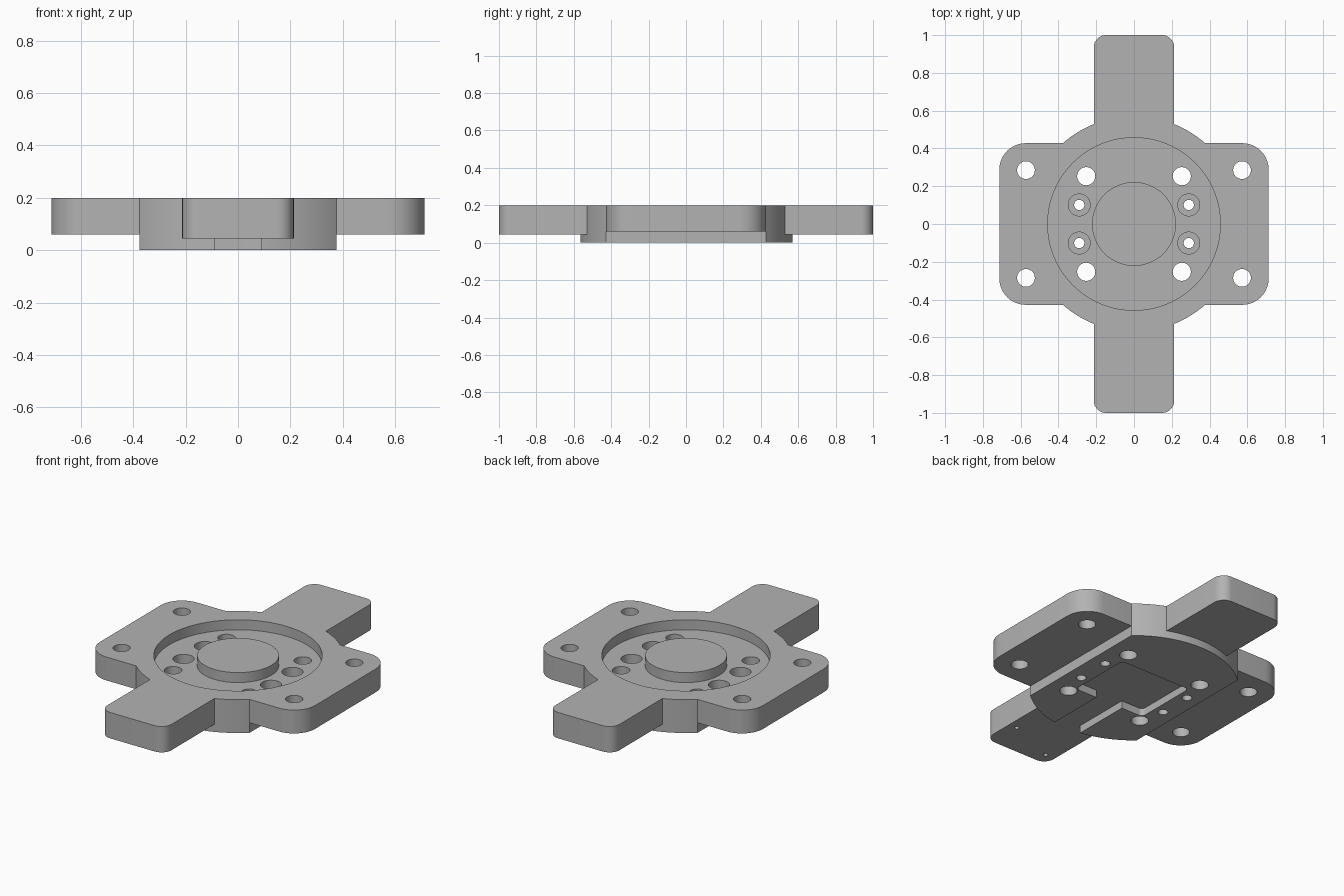
import bpy
import bmesh
from math import sin, cos, acos, pi, radians

old = bpy.data.objects.get("Cube")
if old:
    bpy.data.objects.remove(old, do_unlink=True)

TOP = 0.2
RADIUS = 0.57      # central body
FLAT = 0.377       # half width of the foot between its side flats
SHELF = 0.045      # underside of the tabs and roof of the pocket

grey = bpy.data.materials.new("metal_grey")
grey.use_nodes = True
colour = (0.45, 0.45, 0.45, 1)
grey.diffuse_color = colour
grey.node_tree.nodes["Principled BSDF"].inputs["Base Color"].default_value = colour


def arc(cx, cy, r, a0, a1, n):
    return [(cx + r * cos(a0 + (a1 - a0) * i / n),
             cy + r * sin(a0 + (a1 - a0) * i / n)) for i in range(n + 1)]


def rounded(x0, x1, y0, y1, r, n=10):
    pts = []
    corners = [(x1 - r, y1 - r), (x0 + r, y1 - r), (x0 + r, y0 + r), (x1 - r, y0 + r)]
    for k, (cx, cy) in enumerate(corners):
        pts += arc(cx, cy, r, k * pi / 2, (k + 1) * pi / 2, n)
    return pts


def circle(x, y, r, n=40):
    return arc(x, y, r, 0, 2 * pi, n)[:-1]


def prism(name, pts, z0, z1):
    bm = bmesh.new()
    face = bm.faces.new([bm.verts.new((x, y, z0)) for x, y in pts])
    out = bmesh.ops.extrude_face_region(bm, geom=[face])
    for v in out["geom"]:
        if isinstance(v, bmesh.types.BMVert):
            v.co.z = z1
    bmesh.ops.recalc_face_normals(bm, faces=bm.faces)
    mesh = bpy.data.meshes.new(name)
    bm.to_mesh(mesh)
    bm.free()
    mesh.materials.append(grey)
    ob = bpy.data.objects.new(name, mesh)
    bpy.context.collection.objects.link(ob)
    return ob


def combine(target, tool, operation):
    tool.hide_render = True
    mod = target.modifiers.new(tool.name, 'BOOLEAN')
    mod.operation = operation
    mod.solver = 'EXACT'
    mod.object = tool
    bpy.context.view_layer.objects.active = target
    bpy.ops.object.modifier_apply(modifier=mod.name)
    bpy.data.objects.remove(tool, do_unlink=True)


def cut(name, pts, z0, z1):
    combine(plate, prism(name, pts, z0, z1), 'DIFFERENCE')


# Central body: a disc with two flats
a = acos(FLAT / RADIUS)
outline = arc(0, 0, RADIUS, a, pi - a, 48) + arc(0, 0, RADIUS, pi + a, 2 * pi - a, 48)
plate = prism("mounting_plate", outline, 0, 0.3)

# Side wings and end tabs, built tall and trimmed level afterwards
combine(plate, prism("wings", rounded(-0.713, 0.713, -0.428, 0.428, 0.14), 0.06, 0.32), 'UNION')
combine(plate, prism("tabs", rounded(-0.213, 0.213, -1, 1, 0.065), SHELF + 0.0001, 0.34), 'UNION')
cut("top_trim", rounded(-2, 2, -2, 2, 0.1), TOP, 0.5)

# Ring-shaped recess around a central boss
recess = prism("recess", circle(0, 0, 0.457, 96), 0.14, 0.3)
combine(recess, prism("boss", circle(0, 0, 0.222, 72), 0.1, 0.4), 'DIFFERENCE')
combine(plate, recess, 'DIFFERENCE')

# Pocket under the body with a channel open to the front
cut("pocket", rounded(-0.235, 0.235, -0.21, 0.18, 0.025), -0.1, SHELF)
cut("channel", rounded(-0.09, 0.09, -0.7, 0, 0.01), -0.1, SHELF)

# Bolt holes, mirrored into all four quarters
for sx in (-1, 1):
    for sy in (-1, 1):
        cut("wing_hole", circle(sx * 0.572, sy * 0.285, 0.047), -0.1, 0.4)
        cut("body_hole", circle(sx * 0.253, sy * 0.253, 0.048), -0.1, 0.4)
        cut("counterbore", circle(sx * 0.29, sy * 0.101, 0.058), 0.085, 0.4)
        cut("screw_hole", circle(sx * 0.29, sy * 0.101, 0.027), -0.1, 0.4)

# Two blind pin holes under the front tab
for x, y in ((0.16, -0.8), (-0.15, -0.925)):
    cut("pin_hole", circle(x, y, 0.013, 24), -0.1, 0.12)

# Smooth the curved walls, keep the rims sharp
bpy.ops.object.select_all(action='DESELECT')
plate.select_set(True)
bpy.context.view_layer.objects.active = plate
bpy.ops.object.shade_smooth_by_angle(angle=radians(30))
